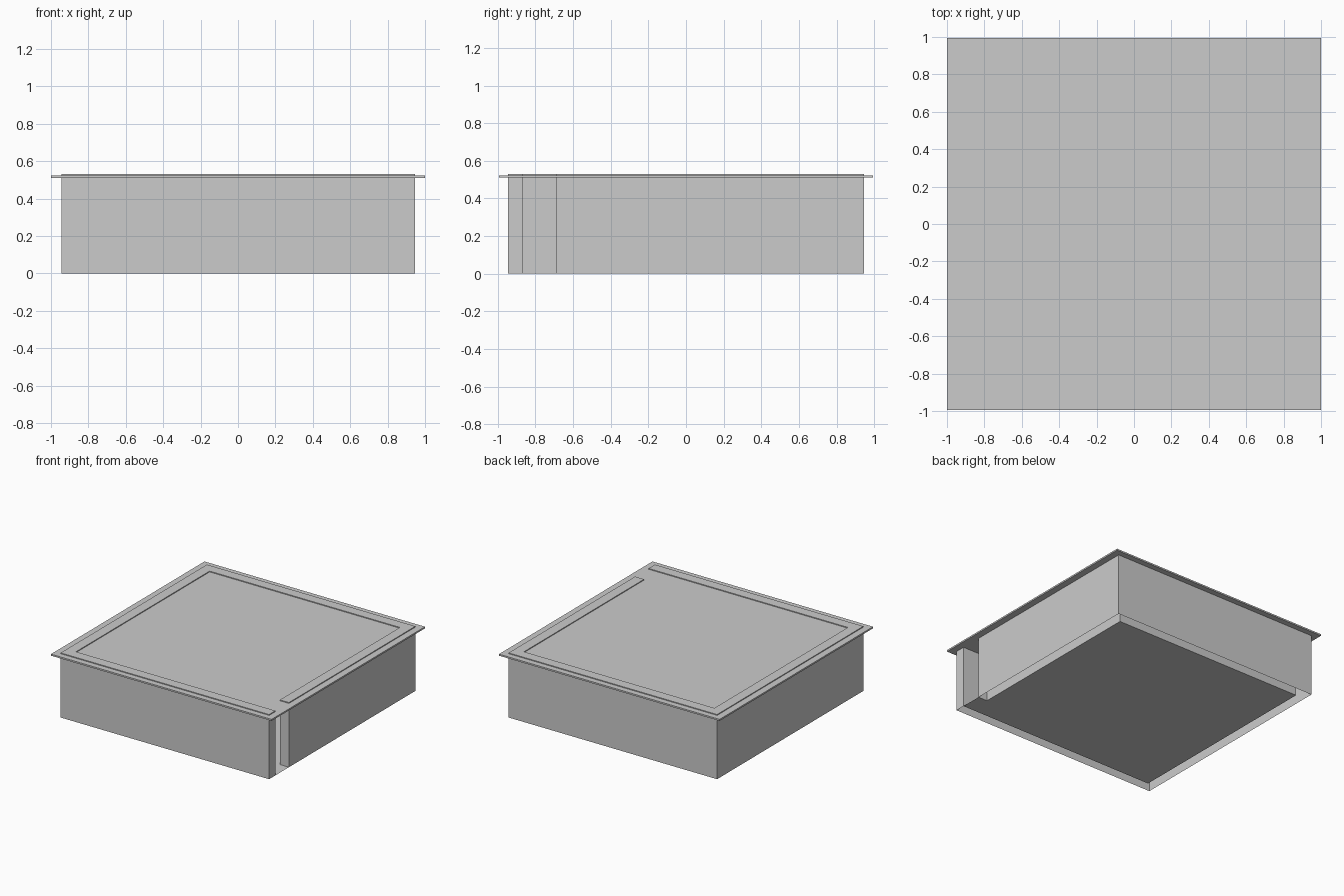
import bpy, bmesh

if "Cube" in bpy.data.objects:
    bpy.data.objects.remove(bpy.data.objects["Cube"])

W, D = 0.945, 0.947        # outer half sizes of the walls
T = 0.082                  # wall thickness
DOOR = -0.69               # y where the doorway ends
ROOF_LOW, ROOF_TOP, WALL_TOP = 0.51, 0.523, 0.53
IX, IY = W - T, D - T


def prism(name, outline, z0, z1=None, bottom=True):
    """Flat outline, raised to z1 when given."""
    bm = bmesh.new()
    low = [bm.verts.new((x, y, z0)) for x, y in outline]
    if z1 is None:
        bm.faces.new(low)
    else:
        high = [bm.verts.new((x, y, z1)) for x, y in outline]
        n = len(low)
        for i in range(n):
            j = (i + 1) % n
            bm.faces.new((low[i], low[j], high[j], high[i]))
        bm.faces.new(high)
        if bottom:
            bm.faces.new(low[::-1])
    mesh = bpy.data.meshes.new(name)
    bm.to_mesh(mesh)
    bm.free()
    ob = bpy.data.objects.new(name, mesh)
    bpy.context.collection.objects.link(ob)
    return ob


# Inner room line, running from one side of the doorway round to the other
inner = [(W, -IY), (-IX, -IY), (-IX, IY), (IX, IY), (IX, DOOR), (W, DOOR)]

# Walls: one hollow-bottomed ring broken by the doorway
prism("walls", [(-W, -D), (W, -D)] + inner + [(W, D), (-W, D)],
      0, WALL_TOP, bottom=False)

# Floor: a single sheet that fills the room and the threshold
prism("floor", inner[::-1], 0)

# Thin overhanging roof, with the wall tops just showing through
prism("roof", [(-1, -0.994), (1, -0.994), (1, 0.994), (-1, 0.994)],
      ROOF_LOW, ROOF_TOP)
